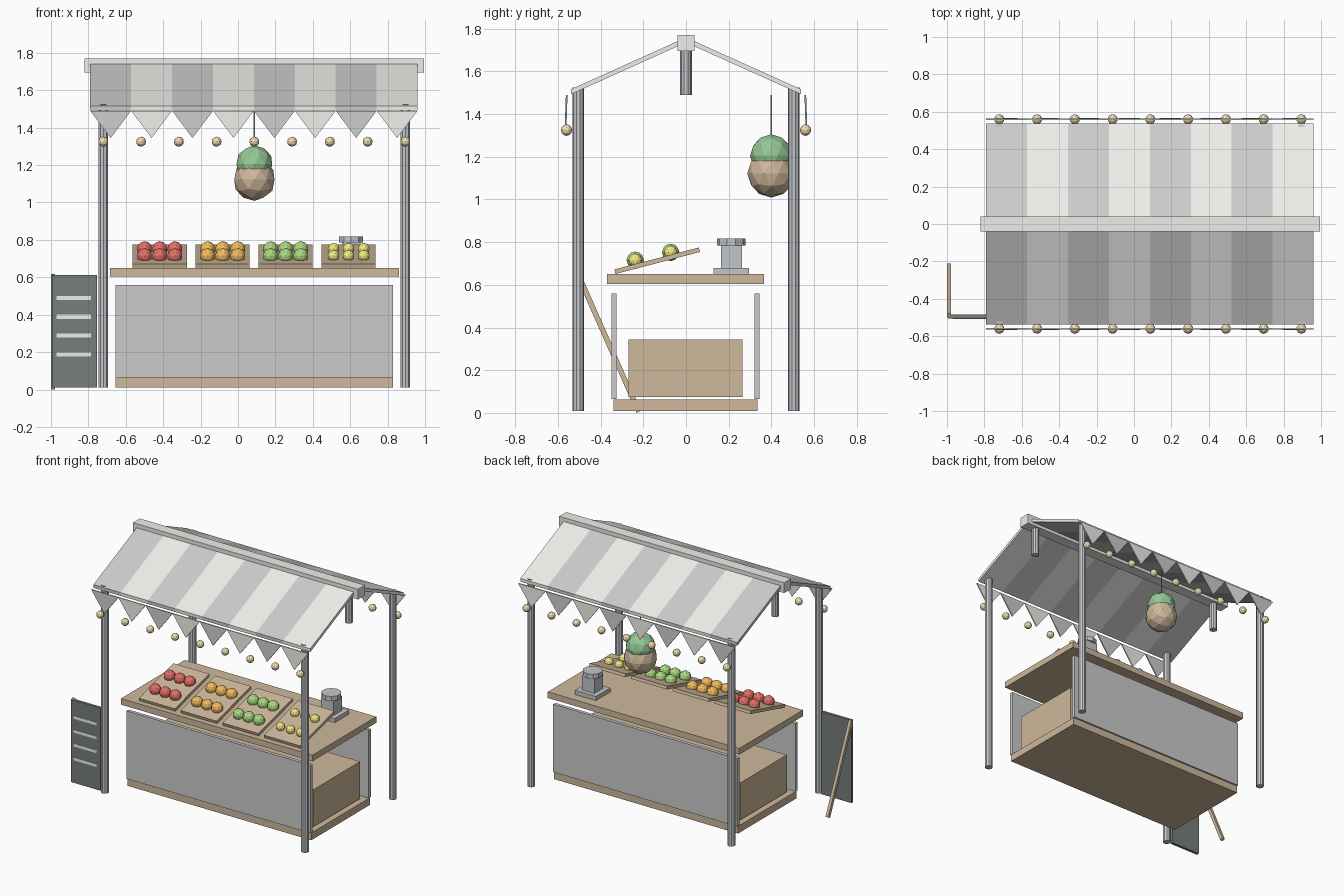
import bpy, bmesh
from mathutils import Vector

if "Cube" in bpy.data.objects:
    bpy.data.objects.remove(bpy.data.objects["Cube"])

CX = 0.0875          # centre of the stall along x (the sign stands to its left)
HALF = 0.8075        # half distance between posts


def material(name, rgb):
    m = bpy.data.materials.new(name)
    m.diffuse_color = (*rgb, 1)
    m.use_nodes = True
    m.node_tree.nodes["Principled BSDF"].inputs["Base Color"].default_value = m.diffuse_color
    return m


WOOD = material("wood", (0.62, 0.48, 0.33))
GREY = material("mid_grey", (0.62, 0.62, 0.62))
DARK = material("grey_cloth", (0.54, 0.54, 0.54))
LIGHT = material("white_cloth", (0.85, 0.85, 0.82))
METAL = material("metal", (0.55, 0.57, 0.6))
SLATE = material("slate", (0.18, 0.21, 0.2))
LEAF = material("leaf", (0.3, 0.58, 0.3))
GLOW = material("warm_bulb", (0.9, 0.75, 0.45))
FRUIT = [("apple", (0.78, 0.16, 0.14), 0.041), ("orange", (0.9, 0.5, 0.11), 0.041),
         ("lime", (0.42, 0.7, 0.22), 0.041), ("lemon", (0.9, 0.85, 0.22), 0.032)]


def finish(name, bm, mat):
    bmesh.ops.recalc_face_normals(bm, faces=bm.faces)
    me = bpy.data.meshes.new(name)
    bm.to_mesh(me)
    bm.free()
    me.materials.append(mat)
    ob = bpy.data.objects.new(name, me)
    bpy.context.collection.objects.link(ob)
    return ob


def prism(name, points, sweep, mat):
    """Extrude a flat outline along a vector."""
    bm = bmesh.new()
    face = bm.faces.new([bm.verts.new(p) for p in points])
    ext = bmesh.ops.extrude_face_region(bm, geom=[face], use_keep_orig=True)
    verts = [g for g in ext["geom"] if isinstance(g, bmesh.types.BMVert)]
    bmesh.ops.translate(bm, verts=verts, vec=Vector(sweep))
    return finish(name, bm, mat)


def box(name, x, y, z, mat):
    pts = [(x[0], y[0], z[0]), (x[1], y[0], z[0]), (x[1], y[1], z[0]), (x[0], y[1], z[0])]
    return prism(name, pts, (0, 0, z[1] - z[0]), mat)


def rod(name, x, y, z0, z1, r, mat, sides=10):
    bm = bmesh.new()
    bmesh.ops.create_cone(bm, cap_ends=True, segments=sides, radius1=r, radius2=r, depth=z1 - z0)
    bmesh.ops.translate(bm, verts=bm.verts, vec=(x, y, (z0 + z1) / 2))
    return finish(name, bm, mat)


def balls(name, centres, r, mat):
    bm = bmesh.new()
    for c in centres:
        new = bmesh.ops.create_icosphere(bm, subdivisions=2, radius=r)["verts"]
        bmesh.ops.translate(bm, verts=new, vec=c)
    return finish(name, bm, mat)


# Posts, ridge stubs and ridge beam
for sx, side in ((-1, "left"), (1, "right")):
    for sy, end in ((-1, "front"), (1, "back")):
        rod(f"{end}_{side}_post", CX + sx * HALF, sy * 0.505, 0.01, 1.525, 0.027, METAL)
    rod(f"ridge_stub_{side}", CX + sx * HALF, 0, 1.49, 1.72, 0.027, METAL)
box("ridge_beam", (-0.82, 0.995), (-0.04, 0.04), (1.695, 1.77), LIGHT)

# Striped awning, pennants and bulbs on both slopes
X0, STRIPE = -0.79, 1.75 / 8
for s, end in ((-1, "front"), (1, "back")):
    for i in range(8):
        x, mat = X0 + i * STRIPE, (DARK, LIGHT)[i % 2]
        prism(f"{end}_awning_stripe_{i + 1}",
              [(x, s * 0.02, 1.75), (x, s * 0.538, 1.517),
               (x, s * 0.538, 1.493), (x, s * 0.02, 1.726)], (STRIPE, 0, 0), mat)
        prism(f"{end}_pennant_{i + 1}",
              [(x, s * 0.555, 1.49), (x + STRIPE, s * 0.555, 1.49),
               (x + STRIPE / 2, s * 0.56, 1.345)], (0, s * 0.008, 0), mat)
    balls(f"{end}_string_lights",
          [(CX + HALF * (k - 4) / 4, s * 0.56, 1.325) for k in range(9)], 0.027, GLOW)

# Counter
box("counter_top", (-0.685, 0.86), (-0.37, 0.365), (0.605, 0.65), WOOD)
box("front_panel", (-0.655, 0.83), (-0.35, -0.325), (0.065, 0.56), GREY)
box("back_panel", (-0.655, 0.83), (0.32, 0.345), (0.065, 0.56), GREY)
box("counter_base", (-0.655, 0.83), (-0.34, 0.335), (0.01, 0.063), WOOD)
box("storage_crate", (-0.625, 0.80), (-0.27, 0.265), (0.075, 0.345), WOOD)

# Sloped trays with two rows of fruit each
for i, (fruit, rgb, r) in enumerate(FRUIT):
    x = -0.419 + i * 0.3367
    prism(f"{fruit}_tray",
          [(x - 0.145, -0.33, 0.651), (x - 0.145, 0.066, 0.754),
           (x - 0.145, 0.06, 0.775), (x - 0.145, -0.336, 0.672)], (0.29, 0, 0), WOOD)
    balls(f"{fruit}s", [(x + dx, y, z) for dx in (-0.081, 0, 0.081)
                        for y, z in ((-0.238, 0.715), (-0.072, 0.752))],
          r, material(fruit, rgb))

# Weighing scale
box("scale_base", (0.52, 0.69), (0.13, 0.295), (0.65, 0.68), METAL)
box("scale_body", (0.555, 0.655), (0.163, 0.263), (0.68, 0.785), METAL)
rod("scale_plate", 0.605, 0.212, 0.785, 0.818, 0.067, METAL, 10)

# Hanging plant
rod("plant_cord", CX, 0.40, 1.29, 1.49, 0.004, METAL, 6)
balls("plant_pot", [(CX, 0.40, 1.122)], 0.113, WOOD)
balls("plant_leaves", [(CX, 0.40, 1.205)], 0.1, LEAF)

# Chalkboard sign with rear strut and chalk lines
box("sign_board", (-0.995, -0.755), (-0.505, -0.485), (0.01, 0.612), SLATE)
prism("sign_strut", [(-1.0, -0.50, 0.605), (-1.0, -0.478, 0.617),
                     (-1.0, -0.21, 0.01), (-1.0, -0.232, 0.0)], (0.022, 0, 0), WOOD)
for i in range(4):
    z = 0.49 - i * 0.101
    box(f"chalk_line_{i + 1}", (-0.97, -0.787), (-0.509, -0.504), (z - 0.011, z + 0.011), LIGHT)
